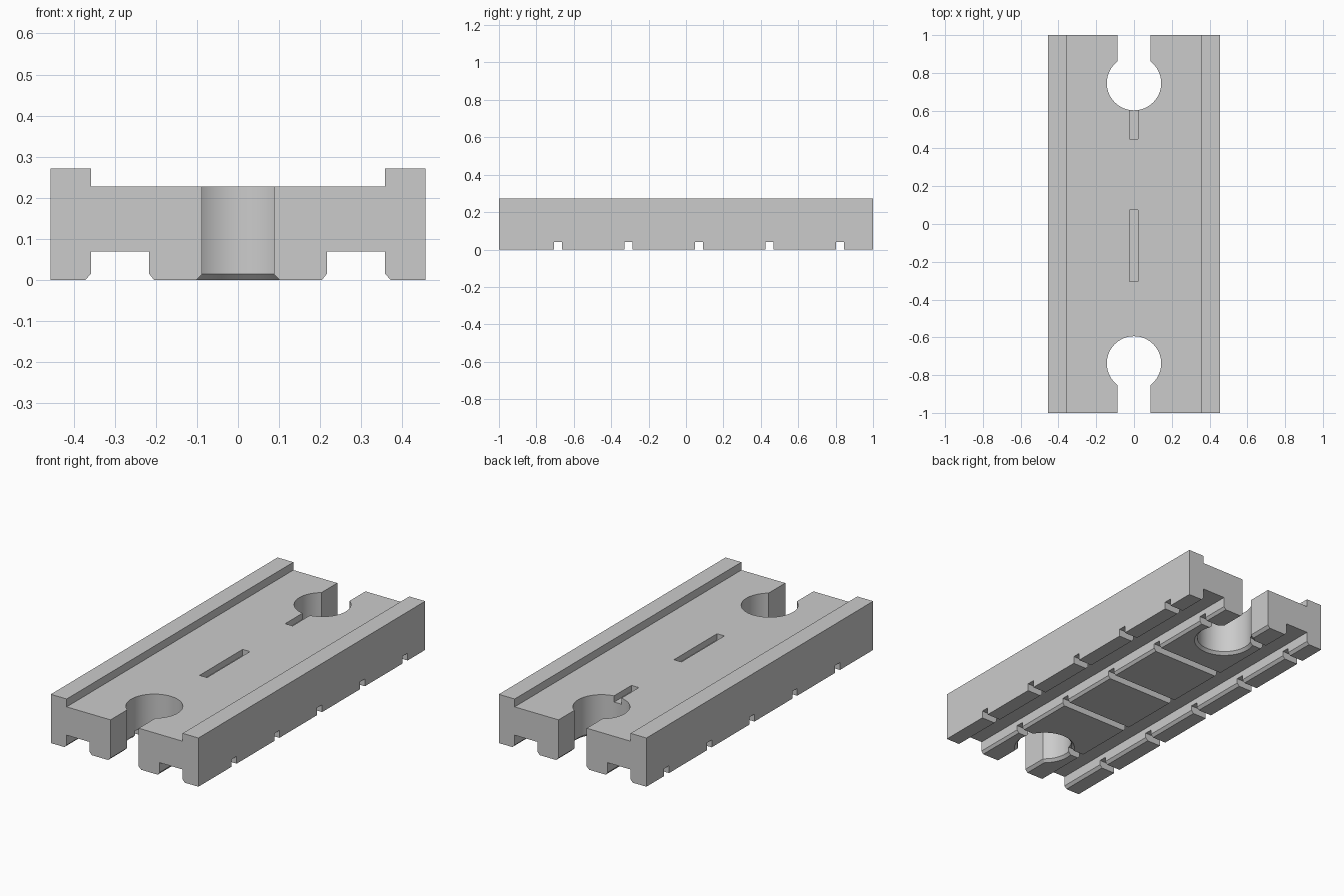
import bpy, bmesh, math

old = bpy.data.objects.get("Cube")
if old:
    bpy.data.objects.remove(old, do_unlink=True)

grey = bpy.data.materials.new("light grey")
grey.use_nodes = True
grey.diffuse_color = (0.6, 0.6, 0.6, 1)
grey.node_tree.nodes["Principled BSDF"].inputs["Base Color"].default_value = (0.6, 0.6, 0.6, 1)

WIDTH, RIM, FLOOR = 0.456, 0.272, 0.228
CHAMFER = 0.015


def loft(name, rings):
    """Join equal-length rings of points into a closed solid."""
    bm = bmesh.new()
    loops = [[bm.verts.new(p) for p in ring] for ring in rings]
    n = len(loops[0])
    for a, b in zip(loops, loops[1:]):
        for i in range(n):
            j = (i + 1) % n
            bm.faces.new((a[i], a[j], b[j], b[i]))
    bm.faces.new(loops[0][::-1])
    bm.faces.new(loops[-1])
    bmesh.ops.recalc_face_normals(bm, faces=bm.faces)
    mesh = bpy.data.meshes.new(name)
    bm.to_mesh(mesh)
    bm.free()
    mesh.materials.append(grey)
    obj = bpy.data.objects.new(name, mesh)
    bpy.context.collection.objects.link(obj)
    return obj


def box(name, x0, x1, y0, y1, z0, z1):
    return loft(name, [[(x0, y0, z), (x1, y0, z), (x1, y1, z), (x0, y1, z)] for z in (z0, z1)])


def keyhole(side, centre, grow, z):
    """Round socket with a neck running out through the end."""
    r, half = 0.144 + grow, 0.087 + grow
    gap = math.asin(half / r)
    steps = 56
    ring = [(half, 1.1 * side, z)]
    for i in range(steps + 1):
        a = gap + (2 * math.pi - 2 * gap) * i / steps
        ring.append((r * math.sin(a), side * (centre + r * math.cos(a)), z))
    return ring + [(-half, 1.1 * side, z)]


# Body: mirrored cross-section with raised rims and two chamfered channels below
half = [(0.204, 0), (0.216, CHAMFER), (0.216, 0.07), (0.358, 0.07), (0.358, CHAMFER),
        (0.372, 0), (WIDTH, 0), (WIDTH, RIM), (0.358, RIM), (0.358, FLOOR)]
section = half + [(-x, z) for x, z in reversed(half)]
body = loft("track_body", [[(x, y, z) for x, z in section] for y in (-1, 1)])

cutters = []
# End sockets, flared at the underside
for side, centre in ((1, 0.746), (-1, 0.738)):
    levels = ((2 * CHAMFER, -CHAMFER), (0, CHAMFER), (0, 0.4))
    cutters.append(loft("socket_cutter", [keyhole(side, centre, g, z) for g, z in levels]))

# Shallow slots in the top
for y0, y1 in ((-0.305, 0.075), (0.45, 0.65)):
    cutters.append(box("slot_cutter", -0.024, 0.022, y0, y1, FLOOR - 0.035, 0.3))

# Cross grooves under the body
for i in range(5):
    y = -0.685 + 0.377 * i
    cutters.append(box("groove_cutter", -0.6, 0.6, y - 0.022, y + 0.022, -0.1, 0.041))

bpy.context.view_layer.objects.active = body
body.select_set(True)
for cutter in cutters:
    mod = body.modifiers.new("cut", 'BOOLEAN')
    mod.operation = 'DIFFERENCE'
    mod.solver = 'EXACT'
    mod.object = cutter
    bpy.ops.object.modifier_apply(modifier=mod.name)
    bpy.data.objects.remove(cutter, do_unlink=True)

for o in bpy.context.selected_objects:
    o.select_set(o == body)
bpy.ops.object.shade_smooth_by_angle(angle=math.radians(25))
